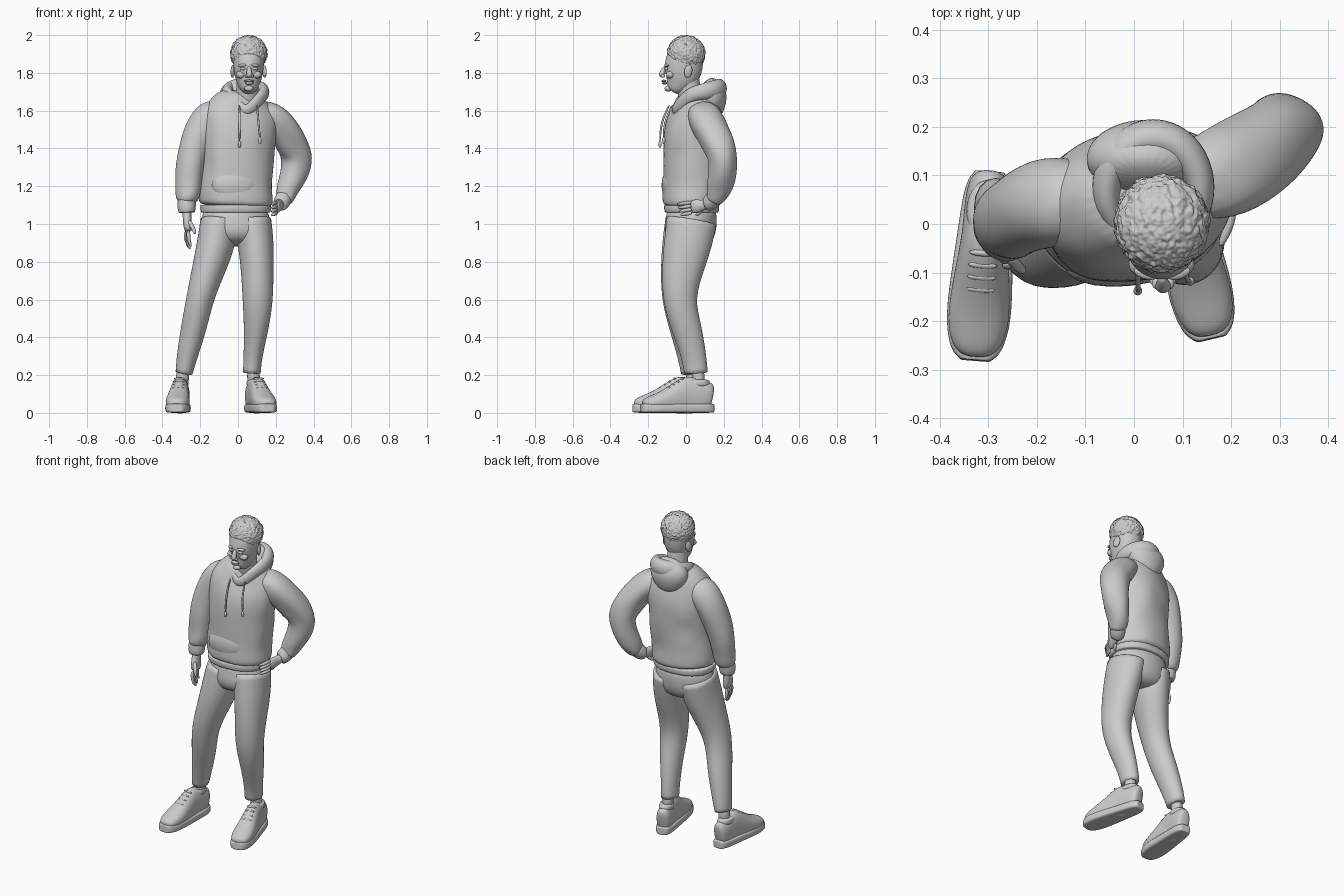
import bpy, bmesh, math
from mathutils import Vector, Matrix, noise


def finish(name, bm, sub=0):
    bmesh.ops.recalc_face_normals(bm, faces=bm.faces[:])
    for f in bm.faces:
        f.smooth = True
    me = bpy.data.meshes.new(name)
    bm.to_mesh(me)
    bm.free()
    ob = bpy.data.objects.new(name, me)
    bpy.context.collection.objects.link(ob)
    if sub:
        m = ob.modifiers.new("smooth", 'SUBSURF')
        m.levels = m.render_levels = sub
    return ob


def loft(name, rings, n=16, p=2.0, hard=False, closed=False, sub=2, wrinkle=0.0):
    """Skin rings (x, y, z, ra[, rb, yaw]) set square to their path."""
    bm = bmesh.new()
    crease = bm.edges.layers.float.new("crease_edge")
    R = [tuple(r) + ((r[3], 0) if len(r) == 4 else (0,) if len(r) == 5 else ()) for r in rings]
    C = [Vector(r[:3]) for r in R]
    k = len(R)
    loops = []
    for i, r in enumerate(R):
        a, b = (C[i - 1], C[(i + 1) % k]) if closed else (C[max(i - 1, 0)], C[min(i + 1, k - 1)])
        t = (b - a).normalized()
        ref = Vector((0, 0, 1)) if closed else Vector((math.cos(r[5]), math.sin(r[5]), 0))
        u = (ref - t * ref.dot(t)).normalized()
        v = t.cross(u)
        loop = []
        for j in range(n):
            w = 2 * math.pi * j / n
            c, s = math.cos(w), math.sin(w)
            co = C[i] + u * r[3] * math.copysign(abs(c) ** (2 / p), c) \
                + v * r[4] * math.copysign(abs(s) ** (2 / p), s)
            if wrinkle:
                co += (co - C[i]).normalized() * wrinkle * noise.noise(
                    Vector((co.x * 9, co.y * 9, co.z * 17)))
            loop.append(bm.verts.new(co))
        loops.append(loop)
    for i in range(k if closed else k - 1):
        A, B = loops[i], loops[(i + 1) % k]
        for j in range(n):
            bm.faces.new((A[j], A[(j + 1) % n], B[(j + 1) % n], B[j]))
    if not closed:
        for loop in (loops[0], loops[-1]):
            f = bm.faces.new(loop)
            if hard:
                for e in f.edges:
                    e[crease] = 0.8
    return finish(name, bm, sub)


def ball(name, loc, size, rot=(0, 0, 0)):
    bm = bmesh.new()
    bmesh.ops.create_uvsphere(bm, u_segments=20, v_segments=12, radius=1)
    bm.transform(Matrix.LocRotScale(Vector(loc), Matrix.Rotation(rot[2], 3, 'Z')
                 @ Matrix.Rotation(rot[1], 3, 'Y') @ Matrix.Rotation(rot[0], 3, 'X'), Vector(size)))
    return finish(name, bm)


# Trousers
loft("trouser_hips", [(-.012, .03, 1.10, .17, .13), (-.012, .03, 1.03, .182, .137, .04),
                      (-.012, .022, .97, .19, .14), (-.012, .01, .92, .178, .125),
                      (-.012, .005, .885, .10, .08)], 20)
loft("trouser_leg_right", [(-.10, .025, 1.02, .10, .135), (-.115, .005, .9, .107, .132),
     (-.15, -.02, .78, .093, .113), (-.20, -.045, .61, .074, .088), (-.232, -.005, .45, .07, .083),
     (-.268, .025, .3, .056, .068), (-.285, .035, .21, .05, .064)], hard=True, wrinkle=.008)
loft("trouser_leg_left", [(.08, .03, 1.02, .10, .135), (.093, .01, .9, .097, .132),
     (.103, -.012, .78, .09, .115), (.107, -.042, .6, .085, .088), (.097, .005, .45, .069, .083),
     (.08, .045, .3, .051, .066), (.075, .05, .21, .047, .062)], hard=True, wrinkle=.008)

# Shoes and ankles
for side, x, y, yaw in (("right", -.312, -.085, -.077), ("left", .115, -.045, .23)):
    parts = [
        loft("shoe_sole_" + side, [(0, -.197, .026, .03, .022), (0, -.18, .025, .054, .025),
             (0, -.11, .025, .07, .025), (0, 0, .025, .062, .025), (0, .10, .025, .055, .025),
             (0, .17, .025, .049, .025), (0, .194, .025, .03, .023)], 20, 4.5, hard=True),
        loft("shoe_upper_" + side, [(0, -.19, .045, .028, .02), (0, -.165, .05, .054, .034),
             (0, -.11, .057, .066, .046), (0, -.04, .07, .06, .068), (0, .02, .085, .053, .092),
             (0, .065, .097, .048, .105), (0, .12, .088, .048, .085), (0, .17, .085, .044, .08),
             (0, .19, .08, .03, .065)], 18, 2.3),
        loft("shoe_collar_" + side, [(.0, .115, .13, .044, .066), (0, .115, .165, .043, .062),
             (0, .115, .178, .038, .055)], 18)]
    for i in range(4):
        f = i / 3
        parts.append(ball("shoe_lace_" + side, (0, -.05 + .075 * f, .133 + .048 * f),
                          (.03, .007, .007)))
    for o in parts:
        o.location = (x, y, 0)
        o.rotation_euler.z = yaw
loft("ankle_right", [(-.29, .035, .26, .037), (-.297, .035, .12, .037)])
loft("ankle_left", [(.078, .06, .26, .036), (.087, .07, .12, .037)])

# Hooded top: body, hem, pocket
loft("top_body", [(-.012, .03, 1.085, .188, .145, .08), (-.01, .03, 1.12, .2, .157, .1),
     (-.01, .03, 1.2, .193, .153, .13), (-.005, .033, 1.28, .19, .152, .17),
     (0, .037, 1.36, .192, .154, .22), (0, .042, 1.44, .197, .155, .25), (.005, .05, 1.52, .205, .147, .26),
     (.012, .058, 1.59, .2, .128, .26), (.022, .062, 1.65, .16, .105, .26),
     (.035, .06, 1.7, .10, .085, .2)], 28, 2.25, wrinkle=.012)
loft("top_hem", [(-.012, .03, 1.06, .184, .141, .06), (-.012, .03, 1.078, .189, .147, .06),
                 (-.012, .03, 1.1, .187, .145, .08)], 28, 2.25, hard=True)
ball("front_pocket", (-.015, -.08, 1.205), (.125, .048, .09), (0, 0, .1))

# Sleeves and cuffs
loft("sleeve_right", [(-.07, .05, 1.59, .075), (-.15, .045, 1.575, .098), (-.2, .035, 1.495, .094),
     (-.237, .02, 1.39, .085), (-.253, .008, 1.29, .077), (-.263, -.006, 1.2, .069),
     (-.268, -.018, 1.14, .063), (-.271, -.022, 1.105, .05)], 18, wrinkle=.02)
loft("cuff_right", [(-.271, -.022, 1.125, .049), (-.272, -.027, 1.08, .05),
                    (-.271, -.028, 1.06, .043)], hard=True)
loft("sleeve_left", [(.08, .07, 1.58, .075), (.17, .095, 1.57, .098), (.24, .135, 1.5, .092),
     (.29, .175, 1.42, .087), (.313, .2, 1.35, .082), (.298, .195, 1.26, .075),
     (.272, .175, 1.19, .067), (.25, .155, 1.145, .056), (.238, .14, 1.125, .042)], 18, wrinkle=.02)
loft("cuff_left", [(.245, .15, 1.14, .046), (.228, .125, 1.11, .045), (.22, .11, 1.103, .037)], hard=True)

# Hood: thick rolled opening dipping in front, with the bag hanging behind
ring = []
for i in range(24):
    a = 2 * math.pi * i / 24
    s, c = math.sin(a), math.cos(a)
    ring.append((.04 + .098 * c * (1 - .3 * max(0, -s) ** 2), .06 + .118 * s,
                 1.695 + .022 * s - .07 * max(0, -s) ** 2, .042 + .012 * s, .03 + .012 * s))
loft("hood_opening", ring, 12, closed=True, sub=1)
loft("hood_bag", [(.025, .10, 1.755, .05, .035), (.025, .125, 1.735, .105, .065),
     (.022, .135, 1.68, .13, .088), (.02, .14, 1.62, .105, .07), (.018, .14, 1.56, .05, .045)], 20)

# Drawstrings with end knots
for x0, y0, x1, y1, z1 in ((.008, -.085, .008, -.138, 1.43), (.1, -.07, .116, -.118, 1.45)):
    loft("drawstring", [(x0, y0, 1.635, .006), ((x0 + x1) / 2, (y0 + y1) / 2 - .022, 1.54, .006),
                        (x1, y1, z1, .006)], 8)
    ball("drawstring_tip", (x1, y1, z1 - .008), (.009, .009, .018))

# Hand hanging at the side
loft("palm_right", [(-.271, -.027, 1.09, .026, .03), (-.27, -.032, 1.04, .023, .03),
     (-.268, -.04, 1.0, .024, .042), (-.262, -.047, .955, .02, .044)], 14)
for i in range(4):
    y = -.082 + i * .023
    L = (.078, .092, .086, .066)[i]
    loft("finger_right", [(-.263 - .003 * i, y, .968, .012), (-.262 - .006 * i, y - .003, .955 - L * .5, .011),
                          (-.247 - .006 * i, y + .002, .955 - L, .007)], 8)
loft("thumb_right", [(-.262, -.06, 1.02, .014), (-.238, -.09, .98, .013),
                     (-.226, -.098, .945, .008)], 8)

# Hand resting on the hip
loft("palm_left", [(.225, .12, 1.108, .027, .027), (.217, .09, 1.1, .022, .028),
                   (.21, .055, 1.094, .02, .038), (.2, .025, 1.09, .016, .036)], 14)
for i in range(4):
    z = 1.116 - i * .019
    loft("finger_left", [(.204, .035, z, .011), (.197, -.005, z - .006, .011),
                         (.176, -.048 + .006 * i, z - .012, .008)], 8)
loft("thumb_left", [(.215, .085, 1.09, .013), (.203, .075, 1.06, .012), (.19, .05, 1.045, .008)], 8)

# Neck and head
loft("neck", [(.045, .045, 1.58, .07), (.048, .02, 1.68, .06, .063), (.052, .005, 1.77, .06, .066),
              (.055, .005, 1.82, .055, .06)])
loft("head", [(.057, -.074, 1.702, .024, .024), (.057, -.066, 1.713, .04, .042),
     (.056, -.047, 1.738, .057, .068), (.056, -.028, 1.77, .071, .089), (.056, -.018, 1.81, .078, .102),
     (.056, -.010, 1.85, .083, .102), (.056, -.003, 1.89, .086, .097), (.056, .002, 1.935, .078, .083),
     (.056, .002, 1.965, .045, .05)], 20, 2.15)

# Facial features
loft("nose", [(.058, -.108, 1.835, .010, .010), (.059, -.121, 1.812, .013, .014),
              (.06, -.131, 1.79, .018, .018), (.06, -.122, 1.777, .016, .012)], 10)
ball("upper_lip", (.059, -.117, 1.757), (.027, .014, .007))
ball("lower_lip", (.059, -.114, 1.746), (.023, .014, .008))
ball("chin", (.058, -.094, 1.717), (.024, .02, .016))
for s in (-1, 1):
    ball("nostril", (.06 + s * .014, -.122, 1.783), (.009, .012, .008))
    ball("eye", (.058 + s * .033, -.105, 1.822), (.015, .01, .008))
    ball("brow", (.058 + s * .033, -.101, 1.84), (.026, .013, .008), (0, s * .1, -s * -.25))
    ball("cheek", (.057 + s * .042, -.083, 1.79), (.026, .024, .02))
    ball("ear", (.056 + s * .084, .012, 1.808), (.01, .022, .034), (-.2, 0, s * .3))

# Short curly hair, trimmed along a hairline that drops to the back
bm = bmesh.new()
bmesh.ops.create_icosphere(bm, subdivisions=6, radius=1)
for v in bm.verts:
    d = v.co.normalized()
    h = .05 * noise.noise(d * 7) + .045 * noise.noise(d * 14)
    v.co = Vector((.057, .001, 1.902)) + Vector((d.x * .097, d.y * .1, d.z * .096)) * (1 + h)
bmesh.ops.bisect_plane(bm, geom=bm.verts[:] + bm.edges[:] + bm.faces[:], plane_co=(.057, 0, 1.852),
                       plane_no=(0, .28, .96), clear_inner=True)
bmesh.ops.holes_fill(bm, edges=[e for e in bm.edges if e.is_boundary])
finish("hair", bm)
